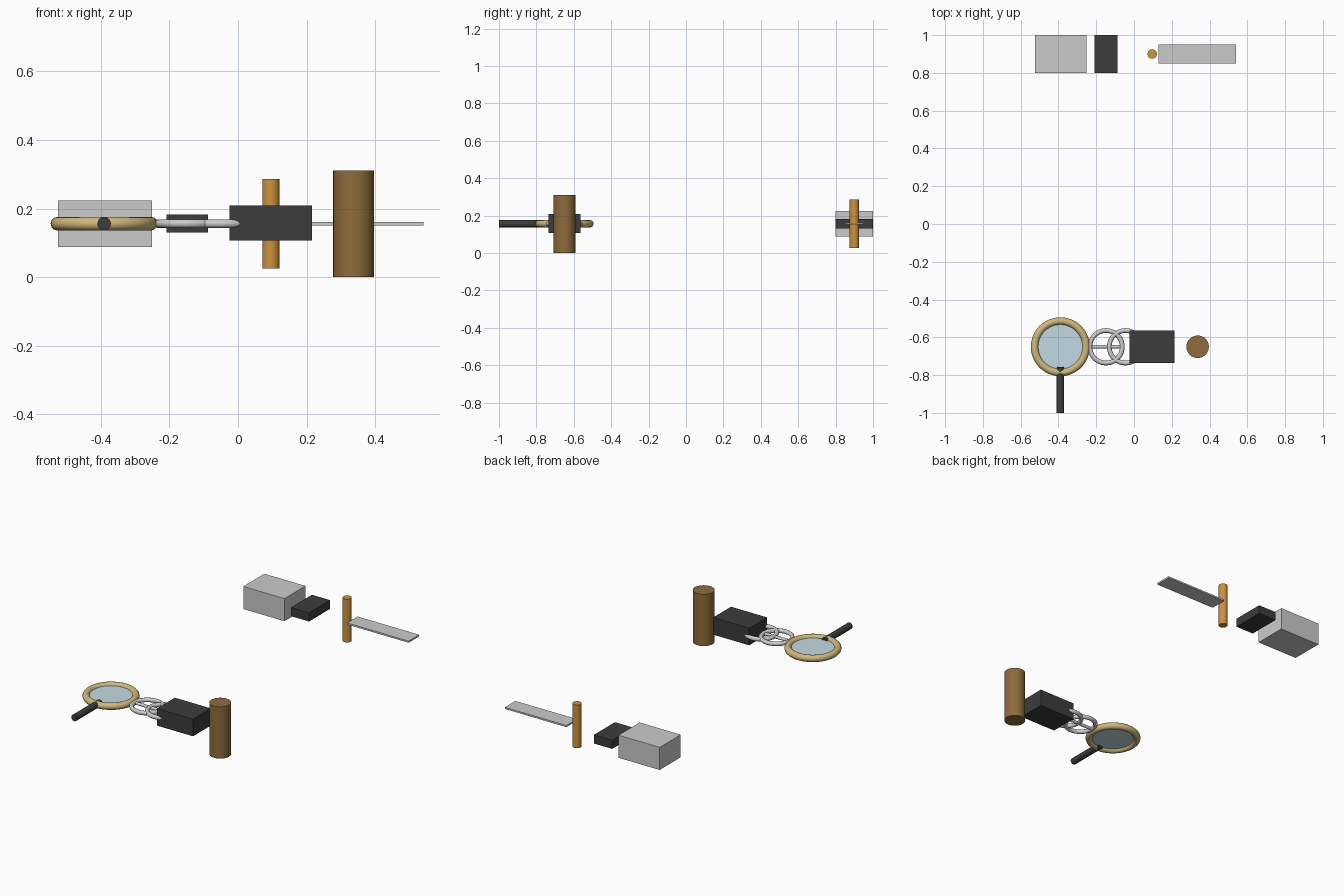
import bpy
from math import radians

if "Cube" in bpy.data.objects:
    bpy.data.objects.remove(bpy.data.objects["Cube"])

ZC = 0.156   # shared mid height of all items
YF = -0.65   # front row
YB = 0.90    # back row


def material(name, rgb, alpha=1.0):
    m = bpy.data.materials.new(name)
    m.diffuse_color = (*rgb, alpha)
    m.use_nodes = True
    m.node_tree.nodes["Principled BSDF"].inputs["Base Color"].default_value = m.diffuse_color
    return m


BRASS = material("brass", (0.62, 0.48, 0.20))
GLASS = material("glass", (0.55, 0.70, 0.76), 0.6)
BLACK = material("black", (0.045, 0.045, 0.045))
STEEL = material("steel", (0.55, 0.55, 0.58))
BROWN = material("brown", (0.27, 0.15, 0.045))
ORANGE = material("orange", (0.62, 0.29, 0.045))


def finish(name, mat, smooth=True):
    o = bpy.context.object
    o.name = name
    if mat:
        o.data.materials.append(mat)
    if smooth:
        bpy.ops.object.shade_smooth_by_angle(angle=radians(40))
    return o


def box(name, mat, x0, x1, y, depth, z, height):
    bpy.ops.mesh.primitive_cube_add(size=1, location=((x0 + x1) / 2, y, z))
    bpy.context.object.scale = (x1 - x0, depth, height)
    bpy.ops.object.transform_apply(location=False, rotation=False, scale=True)
    finish(name, mat, False)


def rod(name, mat, loc, radius, length, rot=(0, 0, 0)):
    bpy.ops.mesh.primitive_cylinder_add(vertices=32, radius=radius, depth=length,
                                        location=loc, rotation=rot)
    finish(name, mat)


def ring(name, mat, x, major, minor):
    bpy.ops.mesh.primitive_torus_add(location=(x, YF, ZC), major_radius=major,
                                     minor_radius=minor, major_segments=48,
                                     minor_segments=12)
    finish(name, mat)


# Magnifying glass
ring("magnifier_rim", BRASS, -0.39, 0.136, 0.02)
rod("magnifier_lens", GLASS, (-0.39, YF, ZC), 0.125, 0.01)
rod("magnifier_handle", BLACK, (-0.39, -0.879, ZC), 0.0195, 0.242, (radians(90), 0, 0))

# Handcuffs: two linked rings and a bar
for side, x in (("left", -0.148), ("right", -0.045)):
    ring("cuff_" + side, STEEL, x, 0.086, 0.0125)
rod("cuff_link", STEEL, (-0.148, YF, ZC), 0.009, 0.15, (0, radians(90), 0))

# Front row case and brown cylinder
box("black_case", BLACK, -0.025, 0.215, YF, 0.17, 0.158, 0.103)
rod("brown_cylinder", BROWN, (0.337, YF, 0.1555), 0.0595, 0.311)

# Back row: grey block, dark block, orange handle and flat blade
box("grey_block", None, -0.525, -0.251, YB, 0.20, ZC, 0.136)
box("dark_block", BLACK, -0.208, -0.087, YB, 0.20, ZC, 0.052)
rod("orange_handle", ORANGE, (0.096, YB, ZC), 0.025, 0.26)
box("blade", STEEL, 0.131, 0.541, YB, 0.10, ZC, 0.01)
